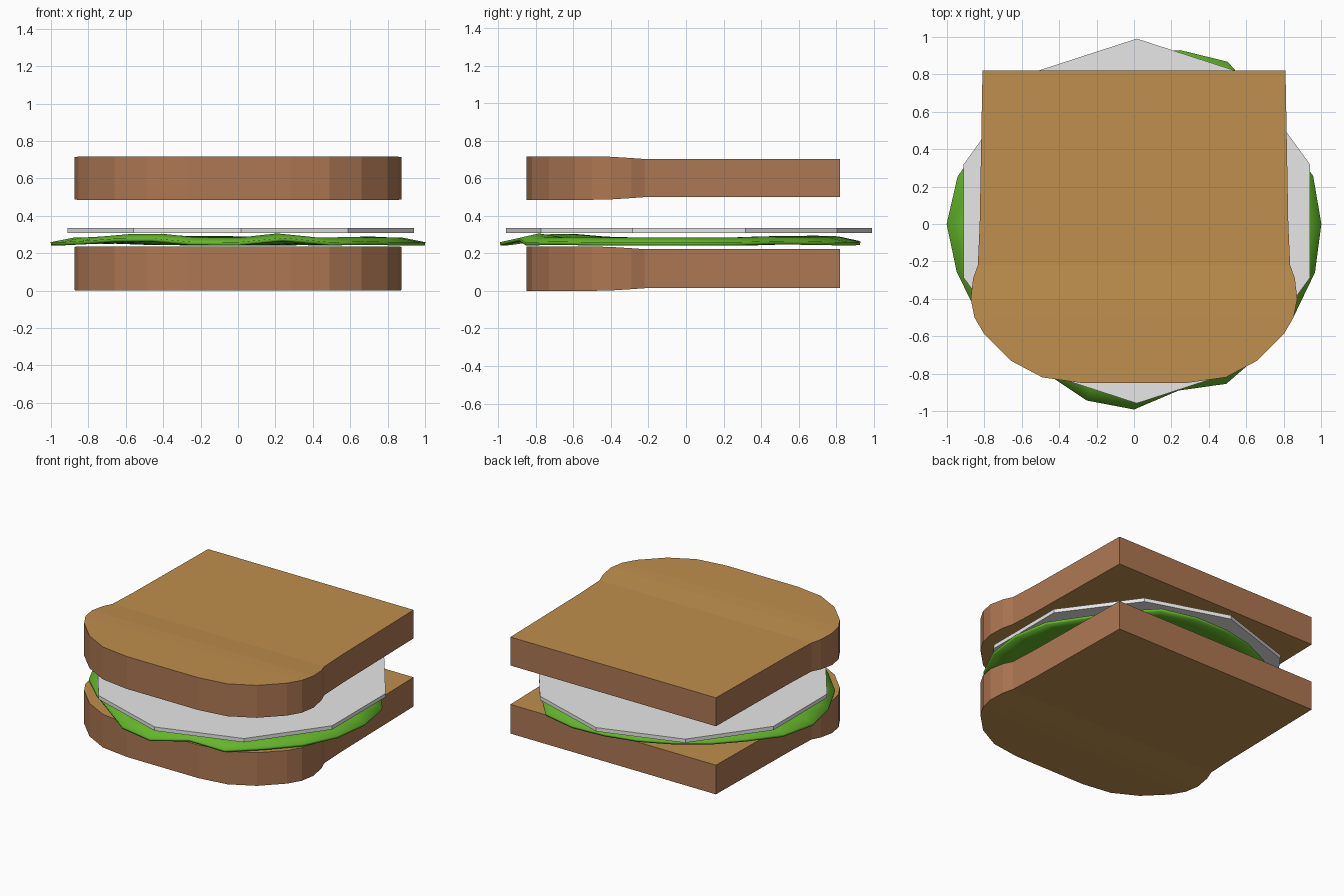
import bpy, bmesh, math

if "Cube" in bpy.data.objects:
    bpy.data.objects.remove(bpy.data.objects["Cube"])


def material(name, rgb):
    m = bpy.data.materials.new(name)
    m.diffuse_color = (*rgb, 1)
    m.use_nodes = True
    m.node_tree.nodes["Principled BSDF"].inputs["Base Color"].default_value = m.diffuse_color
    return m


CRUST = material("crust brown", (0.42, 0.185, 0.086))
CRUMB = material("bread tan", (0.52, 0.275, 0.075))
WHITE = material("cheese white", (0.8, 0.8, 0.8))
GREEN = material("lettuce green", (0.125, 0.47, 0.022))


def finish(bm, name, mats):
    bmesh.ops.recalc_face_normals(bm, faces=bm.faces[:])
    me = bpy.data.meshes.new(name)
    bm.to_mesh(me)
    bm.free()
    ob = bpy.data.objects.new(name, me)
    bpy.context.collection.objects.link(ob)
    for m in mats:
        me.materials.append(m)
    return ob


# Half outline of a slice from back to front: x, y, inset of thickness
HALF = [(.81, .82, .014), (.825, 0, .014), (.835, -.22, .014), (.86, -.29, .009),
        (.873, -.40, .002), (.853, -.50, 0), (.80, -.59, 0), (.66, -.73, 0),
        (.49, -.82, 0), (.28, -.85, 0)]


def bread(name, z0, z1):
    bm = bmesh.new()
    rows = [[bm.verts.new(p) for p in ((-x, y, z0 + d), (x, y, z0 + d),
                                       (x, y, z1 - d), (-x, y, z1 - d))]
            for x, y, d in HALF]
    for a, b in zip(rows, rows[1:]):
        for i in range(4):
            j = (i + 1) % 4
            f = bm.faces.new((a[i], a[j], b[j], b[i]))
            f.material_index = 1 if i in (0, 2) else 0
    bm.faces.new(rows[0])
    bm.faces.new(rows[-1])
    return finish(bm, name, [CRUST, CRUMB])


bread("bottom_bread", 0, .236)
bread("top_bread", .485, .716)

# Ten-sided cheese slice
bpy.ops.mesh.primitive_cylinder_add(vertices=10, radius=.975, depth=.027,
                                    location=(.015, .016, .321))
cheese = bpy.context.object
cheese.name = "cheese_slice"
cheese.data.materials.append(WHITE)

# Wavy lettuce leaf: rim radius every 15 degrees, narrow places ride higher
RIM = [1.0, .99, .93, .95, 1.0, .96, .92, .90, .89, .90, .92, .975,
       1.0, .98, .965, .93, .925, .975, .99, .92, .985, .97, .985, 1.0]
RINGS = [(.45, .252, 0), (.72, .262, .5), (.88, .274, 1), (1.0, .25, 1)]
bm = bmesh.new()
centre = bm.verts.new((0, 0, .25))
rings = []
for s, z, k in RINGS:
    ring = []
    for i, r in enumerate(RIM):
        a = math.radians(i * 15)
        wave = max(0, .98 - r) * (.38 if i > 12 else .12)
        ring.append(bm.verts.new((s * r * math.cos(a), s * r * math.sin(a), z + k * wave)))
    rings.append(ring)
n = len(RIM)
for i in range(n):
    j = (i + 1) % n
    bm.faces.new((centre, rings[0][i], rings[0][j]))
    for a, b in zip(rings, rings[1:]):
        bm.faces.new((a[i], b[i], b[j], a[j]))
leaf = finish(bm, "lettuce_leaf", [GREEN])
mod = leaf.modifiers.new("thickness", 'SOLIDIFY')
mod.thickness = .018
mod.offset = 0
bpy.ops.object.select_all(action='DESELECT')
bpy.context.view_layer.objects.active = leaf
leaf.select_set(True)
bpy.ops.object.shade_smooth_by_angle(angle=math.radians(40))
